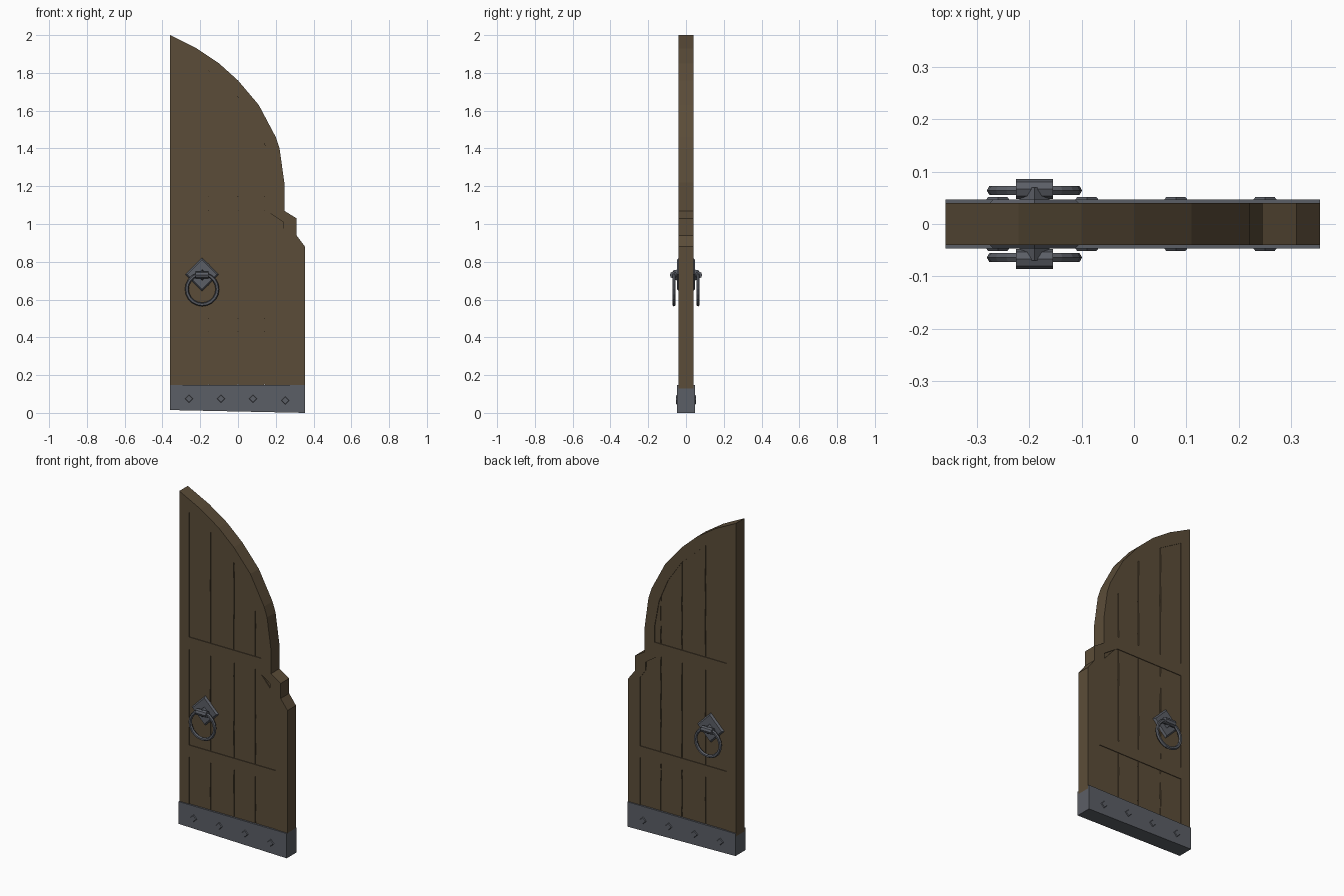
import bpy, bmesh, math, random
from mathutils import Matrix

random.seed(4)
cube = bpy.data.objects.get("Cube")
if cube:
    bpy.data.objects.remove(cube, do_unlink=True)


def material(name, colour):
    m = bpy.data.materials.new(name)
    m.use_nodes = True
    m.diffuse_color = colour
    m.node_tree.nodes["Principled BSDF"].inputs["Base Color"].default_value = colour
    return m


WOOD = material("brown wood", (0.105, 0.073, 0.040, 1))
IRON = material("grey iron", (0.105, 0.113, 0.133, 1))
UPRIGHT = Matrix.Rotation(math.pi / 2, 4, 'X')


def add_object(name, mesh, mat):
    mesh.materials.clear()
    mesh.materials.append(mat)
    obj = bpy.data.objects.new(name, mesh)
    bpy.context.collection.objects.link(obj)
    return obj


def slab(name, outlines, half_depth, mat):
    """Fill x-z outlines (inner ones become holes) and thicken along y."""
    curve = bpy.data.curves.new(name, 'CURVE')
    curve.dimensions = '2D'
    curve.fill_mode = 'BOTH'
    curve.extrude = half_depth
    for points in outlines:
        spline = curve.splines.new('POLY')
        spline.points.add(len(points) - 1)
        for p, (x, z) in zip(spline.points, points):
            p.co = (x, z, 0, 1)
        spline.use_cyclic_u = True
    temp = bpy.data.objects.new(name + "_profile", curve)
    bpy.context.collection.objects.link(temp)
    graph = bpy.context.evaluated_depsgraph_get()
    mesh = bpy.data.meshes.new_from_object(temp.evaluated_get(graph))
    bpy.data.objects.remove(temp, do_unlink=True)
    mesh.transform(UPRIGHT)
    bm = bmesh.new()
    bm.from_mesh(mesh)
    bmesh.ops.remove_doubles(bm, verts=bm.verts, dist=0.0001)
    bmesh.ops.recalc_face_normals(bm, faces=bm.faces)
    for f in bm.faces:
        f.smooth = False
    bm.to_mesh(mesh)
    bm.free()
    return add_object(name, mesh, mat)


def cone(name, sides, r1, r2, depth, matrix, mat):
    bm = bmesh.new()
    bmesh.ops.create_cone(bm, cap_ends=True, segments=sides, radius1=r1,
                          radius2=r2, depth=depth, matrix=matrix)
    mesh = bpy.data.meshes.new(name)
    bm.to_mesh(mesh)
    bm.free()
    return add_object(name, mesh, mat)


# Outer arch, from the tall hinge side down to the shoulder
arch = [(-0.36, 2.0), (-0.22, 1.93), (-0.1, 1.85), (0, 1.76), (0.11, 1.63),
        (0.2, 1.46), (0.22, 1.40), (0.245, 1.22), (0.245, 1.07)]
outer = arch + [(0.31, 1.03), (0.31, 0.94), (0.355, 0.88), (0.355, 0.13), (-0.36, 0.13)]

# Openings in the frame
top_opening = [(-0.295, 1.145), (-0.295, 1.89), (-0.155, 1.81), (0, 1.67), (0.09, 1.54),
               (0.15, 1.40), (0.18, 1.24), (0.18, 1.145)]
middle_opening = [(-0.295, 0.5), (-0.295, 1.07), (0.15, 1.07), (0.24, 1.01),
                  (0.24, 0.96), (0.275, 0.91), (0.275, 0.5)]
bottom_opening = [(-0.295, 0.14), (-0.295, 0.43), (0.275, 0.43), (0.275, 0.14)]
slab("door_frame", [outer, top_opening, middle_opening, bottom_opening], 0.04, WOOD)

# Core behind the plank gaps
slab("door_core", [[(x * 0.97, 0.8 + (z - 0.8) * 0.97) for x, z in outer]], 0.03, WOOD)


def arch_height(x):
    for (xa, za), (xb, zb) in zip(arch, arch[1:]):
        if xa <= x < xb:
            return za + (zb - za) * (x - xa) / (xb - xa)
    return 1.2


def worn_edge(x, low, high, side):
    steps = 6
    return [(x + side * random.choice((0.0008, 0.0015, 0.003, 0.004)),
             low + (high - low) * i / steps) for i in range(steps + 1)]


# Worn planks fill each opening and tuck under the frame
seams = [-0.31, -0.155, 0.0, 0.14, 0.285]


def planks(name, low, height):
    boards = []
    for a, b in zip(seams, seams[1:]):
        left = worn_edge(a, low, height(a), 1)
        right = worn_edge(b, low, height(b), -1)
        boards.append(left + right[::-1])
    slab(name, boards, 0.036, WOOD)


planks("bottom_planks", 0.135, lambda x: 0.45)
planks("middle_planks", 0.48, lambda x: 1.09 if x < 0.2 else 0.93)
seams[-1] = 0.21
planks("top_planks", 1.12, lambda x: arch_height(x) - 0.04)

# Iron kick band with a slightly skewed lower edge
slab("kick_band", [[(-0.36, 0.015), (0.355, 0.0), (0.355, 0.148), (-0.36, 0.148)]],
     0.047, IRON)

HX, HZ = -0.19, 0.73
for label, s in (("front", -1), ("back", 1)):
    facing = Matrix.Rotation(-s * math.pi / 2, 4, 'X')

    # Diamond studs on the band
    for i in range(4):
        place = Matrix.Translation((-0.26 + 0.17 * i, s * 0.048, 0.075 - 0.01 * (i == 3)))
        cone(f"{label}_stud_{i + 1}", 4, 0.024, 0.018, 0.008, place @ facing, IRON)

    # Diamond back plate
    place = Matrix.Translation((HX, s * 0.041, HZ + 0.003))
    cone(label + "_handle_plate", 4, 0.09, 0.078, 0.012, place @ facing, IRON)

    # Bracket and hinge barrel holding the ring
    place = Matrix.Translation((HX, s * 0.055, HZ)) @ facing
    cone(label + "_handle_bracket", 4, 0.03, 0.024, 0.03, place, IRON)
    place = Matrix.Translation((HX, s * 0.067, HZ)) @ Matrix.Rotation(math.pi / 2, 4, 'Y')
    cone(label + "_handle_barrel", 8, 0.019, 0.019, 0.07, place, IRON)

    # Hanging ring
    bpy.ops.mesh.primitive_torus_add(
        major_segments=20, minor_segments=6, major_radius=0.081, minor_radius=0.01,
        location=(HX, s * 0.064, HZ - 0.075), rotation=(math.pi / 2, 0, 0))
    ring = bpy.context.object
    ring.name = label + "_handle_ring"
    ring.data.materials.append(IRON)
